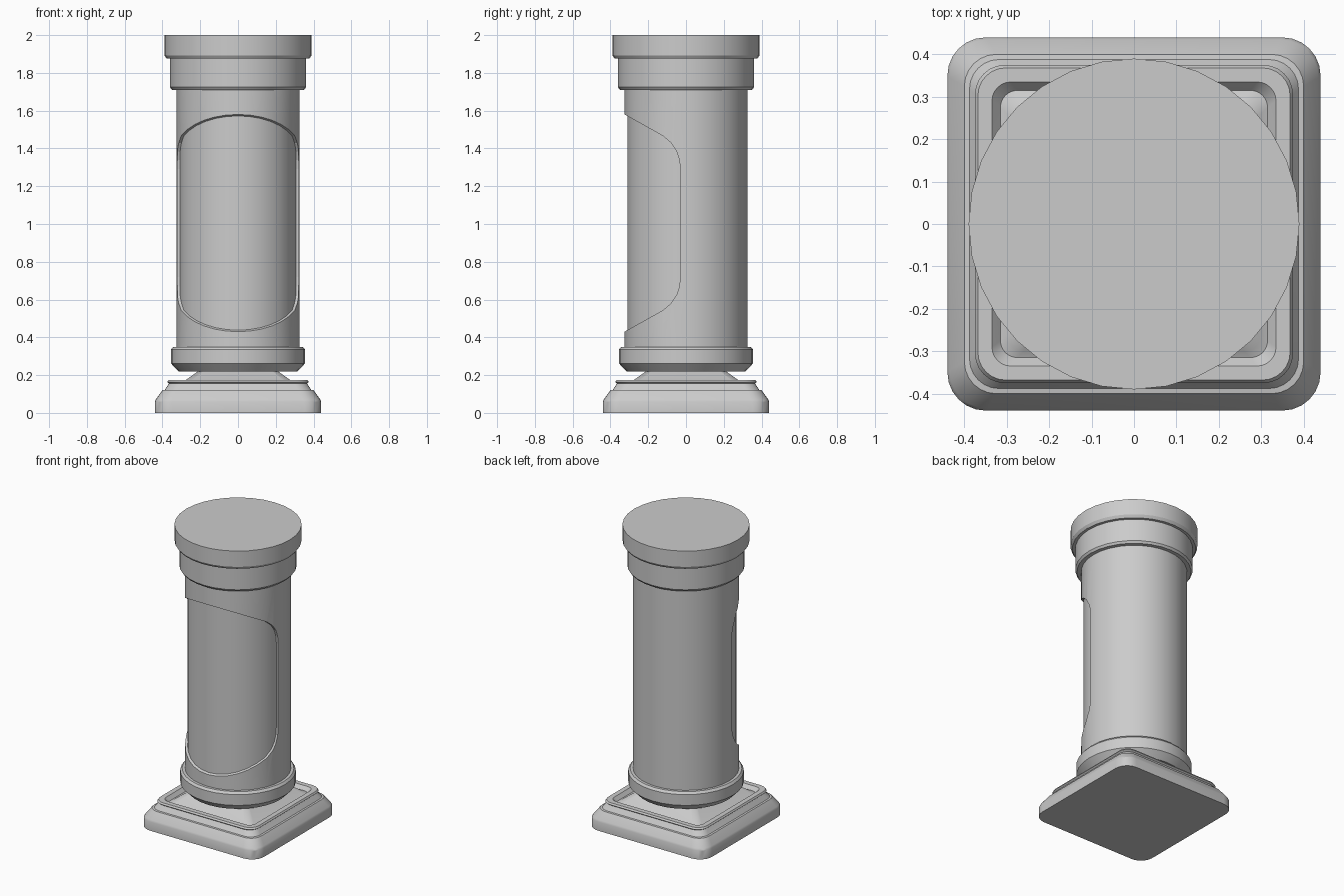
import bpy, bmesh, math

if "Cube" in bpy.data.objects:
    bpy.data.objects.remove(bpy.data.objects["Cube"])

SIDES = 32


def skin(name, rings, angle=30):
    """Bridge stacked closed rings of points and cap both ends."""
    bm = bmesh.new()
    loops = [[bm.verts.new(p) for p in ring] for ring in rings]
    n = len(loops[0])
    for a, b in zip(loops, loops[1:]):
        for i in range(n):
            j = (i + 1) % n
            bm.faces.new((a[i], a[j], b[j], b[i]))
    bm.faces.new(loops[0][::-1])
    bm.faces.new(loops[-1])
    bmesh.ops.recalc_face_normals(bm, faces=bm.faces)
    mesh = bpy.data.meshes.new(name)
    bm.to_mesh(mesh)
    bm.free()
    obj = bpy.data.objects.new(name, mesh)
    bpy.context.collection.objects.link(obj)
    if angle:
        bpy.ops.object.select_all(action='DESELECT')
        obj.select_set(True)
        bpy.context.view_layer.objects.active = obj
        bpy.ops.object.shade_smooth_by_angle(angle=math.radians(angle))
    return obj


def circle(r, z):
    return [(r * math.cos(2 * math.pi * i / SIDES),
             r * math.sin(2 * math.pi * i / SIDES), z) for i in range(SIDES)]


def rounded_square(half, corner, z, steps=6):
    pts = []
    for q in range(4):
        mid = math.pi / 4 + q * math.pi / 2
        cx = math.copysign(half - corner, math.cos(mid))
        cy = math.copysign(half - corner, math.sin(mid))
        for s in range(steps + 1):
            a = (q + s / steps) * math.pi / 2
            pts.append((cx + corner * math.cos(a), cy + corner * math.sin(a), z))
    return pts


def lathe(name, profile):
    return skin(name, [circle(r, z) for r, z in profile])


# Square plinth with stepped moulding, recessed top and pyramid neck
plinth = [(.44, .09, 0), (.44, .09, .06), (.435, .09, .072), (.40, .075, .12),
          (.388, .07, .122), (.366, .07, .155), (.375, .07, .163),
          (.368, .065, .174), (.335, .045, .174), (.315, .04, .15),
          (.30, .04, .157), (.205, .03, .225)]
skin("plinth", [rounded_square(*p) for p in plinth])

# Turned collars at the foot and head of the column
lathe("foot_collar", [(.315, .22), (.355, .262), (.355, .335), (.343, .35)])
lathe("lower_capital", [(.35, 1.71), (.36, 1.724), (.36, 1.885)])
lathe("upper_capital", [(.378, 1.875), (.39, 1.893), (.39, 2.0)])

# Shaft core, which is the floor of the front panel
lathe("shaft_core", [(.311, .34), (.311, 1.72)])

# Shaft sleeve with the front panel cut through it
sleeve = lathe("shaft_sleeve", [(.325, .34), (.325, 1.72)])
upper = [(-.45, 1.65), (-.325, 1.58), (-.12, 1.465), (-.08, 1.43),
         (-.05, 1.385), (-.035, 1.34), (-.03, 1.29)]
side = upper + [(y, 2.01 - z) for y, z in reversed(upper)]
cutter = skin("panel_cutter", [[(x, y, z) for y, z in side] for x in (-.5, .5)], 0)
cutter.hide_render = True
cutter.hide_set(True)
mod = sleeve.modifiers.new("panel", 'BOOLEAN')
mod.operation = 'DIFFERENCE'
mod.solver = 'EXACT'
mod.object = cutter
bpy.context.view_layer.objects.active = sleeve
bpy.ops.object.modifier_apply(modifier=mod.name)
bpy.data.objects.remove(cutter)
